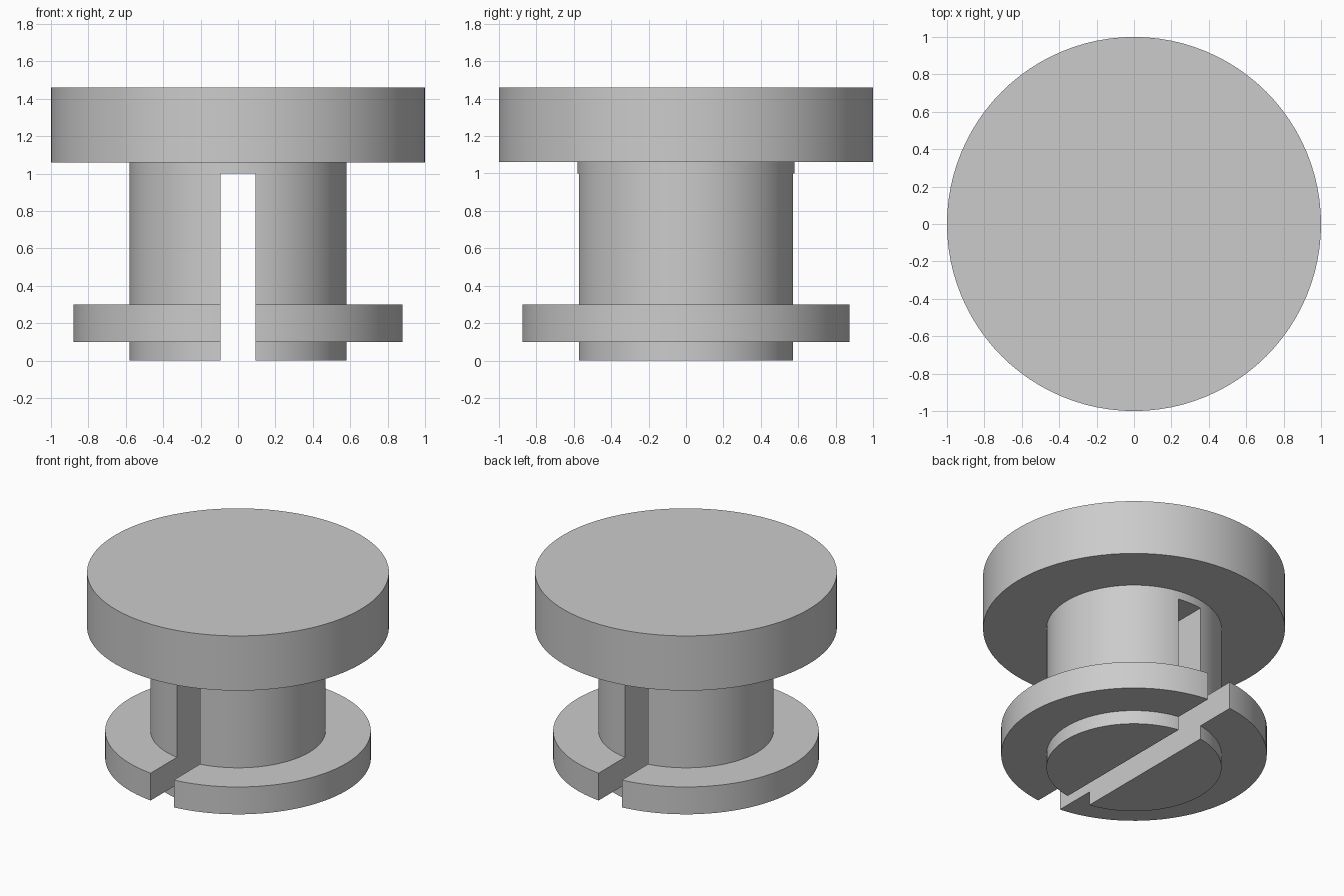
import bpy, bmesh, math

default = bpy.data.objects.get("Cube")
if default:
    bpy.data.objects.remove(default, do_unlink=True)

# Single grey material
grey = bpy.data.materials.new("plain_grey")
grey.use_nodes = True
colour = (0.6, 0.6, 0.6, 1)
grey.diffuse_color = colour
grey.node_tree.nodes["Principled BSDF"].inputs["Base Color"].default_value = colour


def add_object(name, bm):
    bmesh.ops.recalc_face_normals(bm, faces=bm.faces)
    mesh = bpy.data.meshes.new(name)
    bm.to_mesh(mesh)
    bm.free()
    mesh.materials.append(grey)
    obj = bpy.data.objects.new(name, mesh)
    bpy.context.collection.objects.link(obj)
    return obj


def lathe(name, profile, sides=96):
    """Revolve (radius, height) points into a closed solid with flat ends."""
    bm = bmesh.new()
    rings = [[bm.verts.new((r * math.cos(math.tau * i / sides),
                            r * math.sin(math.tau * i / sides), z))
              for i in range(sides)] for r, z in profile]
    for low, high in zip(rings, rings[1:]):
        for i in range(sides):
            j = (i + 1) % sides
            bm.faces.new((low[i], low[j], high[j], high[i]))
    bm.faces.new(rings[0])
    bm.faces.new(rings[-1])
    return add_object(name, bm)


# Flanged plug: shaft foot, retaining flange, shaft and wide cap
shaft, flange, cap = 0.58, 0.88, 1.0
plug = lathe("slotted_plug", [
    (shaft, 0), (shaft, 0.1), (flange, 0.1), (flange, 0.3),
    (shaft, 0.3), (shaft, 1.06), (cap, 1.06), (cap, 1.46)])

# Slot running front to back through the shaft and flange
bm = bmesh.new()
bmesh.ops.create_cube(bm, size=1)
bmesh.ops.scale(bm, vec=(0.187, 3, 2), verts=bm.verts)
slot = add_object("slot_cutter", bm)
slot.hide_render = True
slot.hide_set(True)

cut = plug.modifiers.new("slot", "BOOLEAN")
cut.operation = "DIFFERENCE"
cut.solver = "EXACT"
cut.object = slot

# Apply the cut, then shade the round walls smooth with sharp rims
bpy.ops.object.select_all(action="DESELECT")
bpy.context.view_layer.objects.active = plug
plug.select_set(True)
bpy.ops.object.modifier_apply(modifier=cut.name)
bpy.data.objects.remove(slot, do_unlink=True)
bpy.ops.object.shade_smooth_by_angle(angle=math.radians(30))
